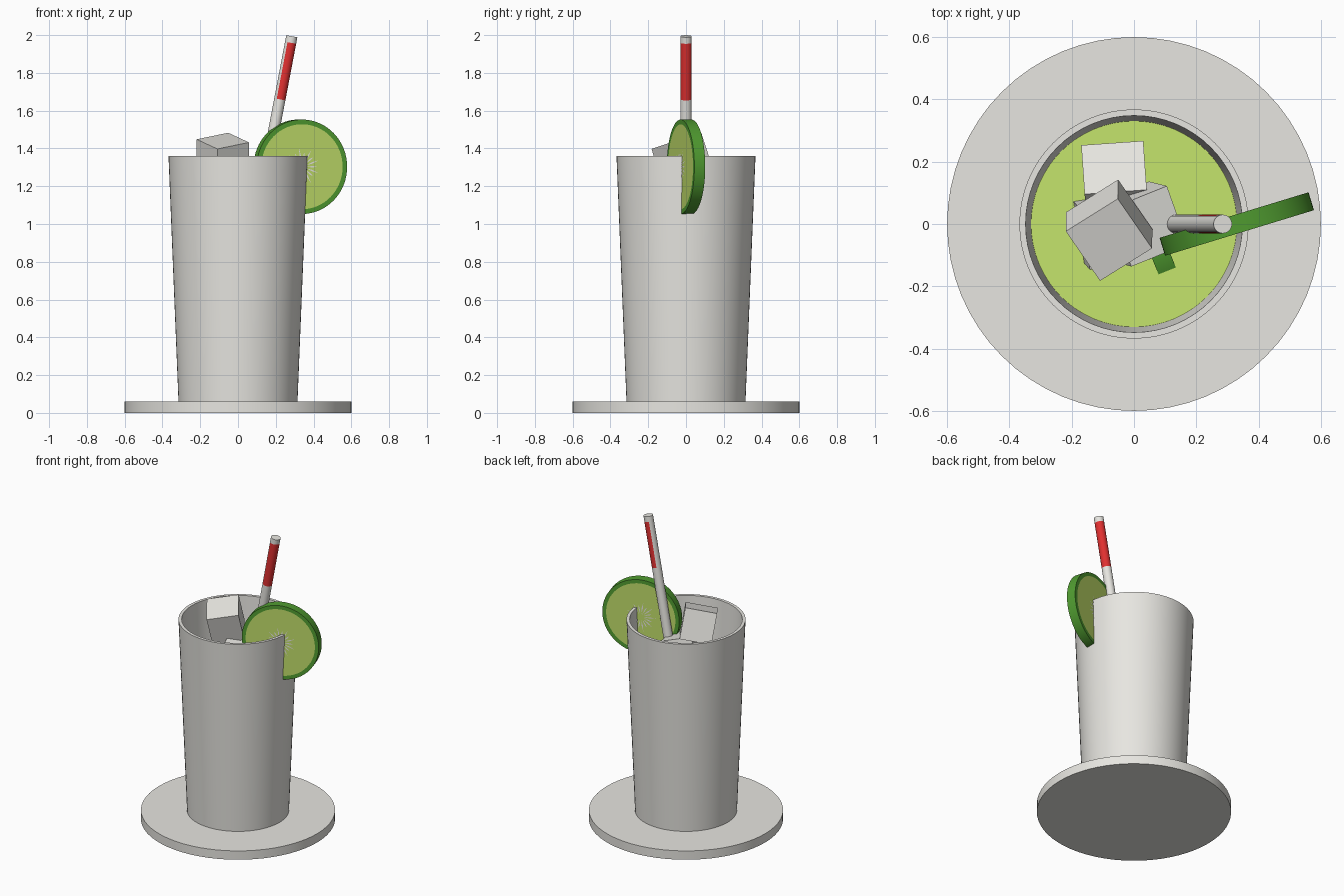
import bpy, bmesh
from math import cos, sin, pi, radians
from mathutils import Euler, Matrix, Vector

if "Cube" in bpy.data.objects:
    bpy.data.objects.remove(bpy.data.objects["Cube"], do_unlink=True)


def make_material(name, rgb):
    mat = bpy.data.materials.new(name)
    mat.use_nodes = True
    color = (*rgb, 1.0)
    mat.diffuse_color = color
    mat.node_tree.nodes["Principled BSDF"].inputs["Base Color"].default_value = color
    return mat


white = make_material("warm white", (0.80, 0.79, 0.75))
juice = make_material("lime juice green", (0.56, 0.78, 0.15))
flesh = make_material("lime flesh green", (0.52, 0.71, 0.14))
rind = make_material("rind green", (0.08, 0.33, 0.03))
red = make_material("stripe red", (0.75, 0.03, 0.03))


def finish(name, bm, mats, smooth=True):
    bmesh.ops.recalc_face_normals(bm, faces=bm.faces)
    mesh = bpy.data.meshes.new(name)
    bm.to_mesh(mesh)
    bm.free()
    for mat in mats:
        mesh.materials.append(mat)
    obj = bpy.data.objects.new(name, mesh)
    bpy.context.collection.objects.link(obj)
    if smooth:
        bpy.ops.object.select_all(action="DESELECT")
        obj.select_set(True)
        bpy.context.view_layer.objects.active = obj
        bpy.ops.object.shade_smooth_by_angle(angle=radians(35))
    return obj


def lathe(name, profile, mats, rule=None, segments=64):
    """Turn an (r, z) profile around z; rule picks a material from a face centre."""
    bm = bmesh.new()
    verts = [bm.verts.new((r, 0, z)) for r, z in profile]
    edges = [bm.edges.new(pair) for pair in zip(verts, verts[1:])]
    bmesh.ops.spin(bm, geom=verts + edges, cent=(0, 0, 0), axis=(0, 0, 1),
                   angle=2 * pi, steps=segments)
    bmesh.ops.remove_doubles(bm, verts=bm.verts, dist=0.0001)
    if rule:
        for face in bm.faces:
            face.material_index = rule(face.calc_center_median())
    return finish(name, bm, mats)


# Coaster, glass and drink
lathe("coaster", [(0, 0), (0.6, 0), (0.6, 0.06), (0, 0.06)], [white])
lathe("glass", [(0, 0.06), (0.315, 0.06), (0.368, 1.36), (0.348, 1.36),
                (0.298, 0.12), (0, 0.12)], [white])
lathe("drink", [(0, 0.125), (0.297, 0.125), (0.331, 0.93), (0, 0.93)], [juice])

# Straw with a red stripe that leaves its upper side plain
STRAW_R, BAND_LOW, BAND_HIGH = 0.03, -0.34, -0.035


def stripe_rule(c):
    in_band = BAND_LOW < c.z < BAND_HIGH
    return int(in_band and c.x > -0.6 * STRAW_R)


straw = lathe("straw", [(0, -1.8), (STRAW_R, -1.8), (STRAW_R, BAND_LOW),
                        (STRAW_R, BAND_HIGH), (STRAW_R, 0), (0, 0)],
              [white, red], stripe_rule, segments=32)
straw.location = (0.285, 0, 1.994)
straw.rotation_euler = (0, radians(10.8), 0)

# Lime slices: rind ring, flesh faces and a pale star of fibres
LIME_R, FLESH_R, HALF = 0.25, 0.225, 0.03


def lime_slice(name, location, yaw):
    place = Matrix.Translation(location) @ Euler((pi / 2, 0, radians(yaw))).to_matrix().to_4x4()
    body = lathe(name, [(0, -HALF), (FLESH_R, -HALF), (LIME_R, -HALF),
                        (LIME_R, HALF), (FLESH_R, HALF), (0, HALF)],
                 [rind, flesh],
                 lambda c: int(abs(c.z) > HALF * 0.9 and c.xy.length < FLESH_R * 0.98))
    body.matrix_world = place
    bm = bmesh.new()
    count = 18
    for side in (-1, 1):
        z = side * (HALF + 0.002)
        for i in range(count):
            a = 2 * pi * i / count
            out = Vector((cos(a), sin(a), 0))
            across = Vector((-sin(a), cos(a), 0)) * 0.004
            tip = 0.1 if i % 2 else 0.08
            corners = [out * 0.02, out * 0.06 + across, out * tip, out * 0.06 - across]
            bm.faces.new([bm.verts.new(p + Vector((0, 0, z))) for p in corners])
    fibres = finish(name + "_fibres", bm, [white], smooth=False)
    fibres.matrix_world = place


lime_slice("lime_slice_on_rim", (0.33, 0, 1.303), 17)
lime_slice("lime_slice_in_drink", (0.07, -0.06, 0.70), -68)

# Ice cubes: centre, then tilt in degrees
ice = [((-0.08, -0.02, 1.345), (15, -10, 32)),
       ((-0.06, 0.12, 1.03), (-38, 0, 4)),
       ((-0.07, -0.02, 1.0), (8, 5, 10)),
       ((0.02, 0.0, 1.14), (10, 14, 22))]
for number, (centre, tilt) in enumerate(ice, 1):
    bm = bmesh.new()
    bmesh.ops.create_cube(bm, size=0.2)
    cube = finish(f"ice_cube_{number}", bm, [white], smooth=False)
    cube.location = centre
    cube.rotation_euler = [radians(d) for d in tilt]
